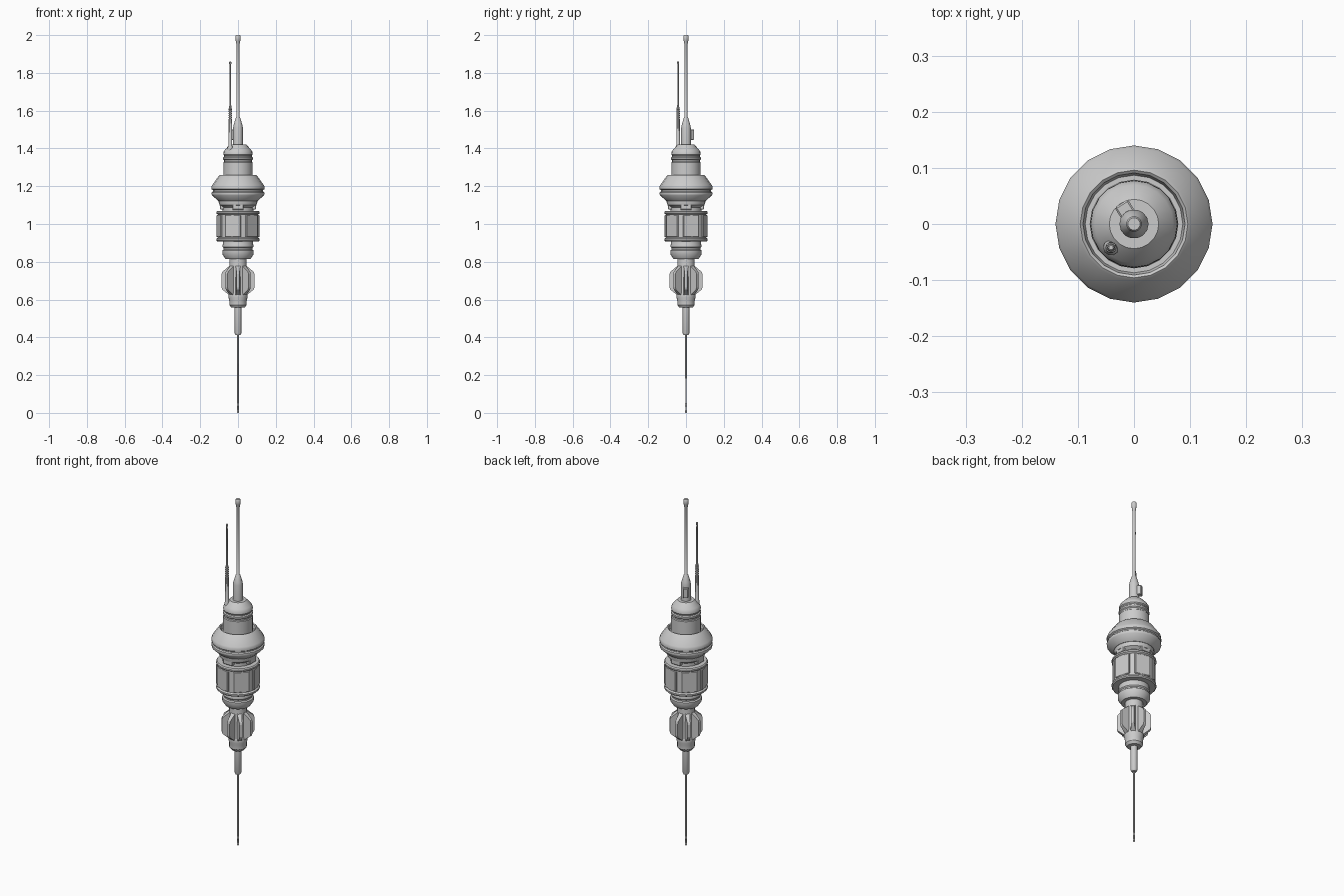
import bpy, bmesh, math
from mathutils import Matrix, Vector


def finish(name, bm, smooth=True):
    bmesh.ops.recalc_face_normals(bm, faces=bm.faces)
    me = bpy.data.meshes.new(name)
    bm.to_mesh(me)
    bm.free()
    ob = bpy.data.objects.new(name, me)
    bpy.context.collection.objects.link(ob)
    if smooth:
        bpy.ops.object.select_all(action='DESELECT')
        ob.select_set(True)
        bpy.context.view_layer.objects.active = ob
        bpy.ops.object.shade_smooth_by_angle(angle=math.radians(35))
    return ob


def lathe(name, profile, sides=20, at=(0, 0)):
    """Spin (radius, z) points around a vertical axis and cap both ends."""
    bm = bmesh.new()
    rings = []
    for r, z in profile:
        rings.append([bm.verts.new((at[0] + r * math.cos(2 * math.pi * i / sides),
                                    at[1] + r * math.sin(2 * math.pi * i / sides), z))
                      for i in range(sides)])
    for a, b in zip(rings, rings[1:]):
        for i in range(sides):
            j = (i + 1) % sides
            bm.faces.new((a[i], a[j], b[j], b[i]))
    bm.faces.new(rings[0])
    bm.faces.new(rings[-1])
    return finish(name, bm)


def box(name, size, loc, angle=0, bevel=0.003):
    """Bevelled box placed at loc, then turned about the z axis of the model."""
    bm = bmesh.new()
    bmesh.ops.create_cube(bm, size=1)
    bmesh.ops.scale(bm, vec=size, verts=bm.verts)
    bmesh.ops.bevel(bm, geom=bm.edges[:], offset=bevel, segments=1, affect='EDGES')
    bmesh.ops.translate(bm, vec=loc, verts=bm.verts)
    bmesh.ops.transform(bm, matrix=Matrix.Rotation(angle, 4, 'Z'), verts=bm.verts)
    return finish(name, bm, False)


def fin(name, angle):
    """Radial fin plate with cut corners and a narrowed outer rim."""
    outline = [(0.035, 0.615), (0.055, 0.63), (0.083, 0.653), (0.087, 0.665),
               (0.087, 0.735), (0.083, 0.747), (0.055, 0.77), (0.035, 0.785)]
    bm = bmesh.new()
    sides = []
    for s in (-1, 1):
        sides.append([bm.verts.new((r, s * (0.012 if r < 0.08 else 0.008), z))
                      for r, z in outline])
    n = len(outline)
    for i in range(n):
        j = (i + 1) % n
        bm.faces.new((sides[0][i], sides[0][j], sides[1][j], sides[1][i]))
    for ring in sides:
        bm.faces.new(ring)
    bmesh.ops.transform(bm, matrix=Matrix.Rotation(angle, 4, 'Z'), verts=bm.verts)
    return finish(name, bm, False)


# Lower needle probe with a small bead near its tip
lathe("needle", [(0.003, 0), (0.006, 0.004), (0.006, 0.012), (0.004, 0.016),
                 (0.004, 0.034), (0.006, 0.038), (0.006, 0.048), (0.004, 0.053),
                 (0.0045, 0.42)], 10)

# Rod and lower stem
lathe("lower_rod", [(0.013, 0.412), (0.018, 0.422), (0.018, 0.57)], 12)
lathe("stem", [(0.036, 0.558), (0.046, 0.572), (0.046, 0.595), (0.05, 0.61),
               (0.05, 0.63), (0.046, 0.64), (0.046, 0.83)])
for i in range(8):
    fin(f"fin_{i}", i * math.pi / 4)

# Stepped collar between stem and equipment drum
lathe("lower_collar", [(0.045, 0.815), (0.066, 0.815), (0.083, 0.84), (0.083, 0.86),
                       (0.076, 0.865), (0.076, 0.872), (0.081, 0.878), (0.081, 0.89),
                       (0.079, 0.895), (0.079, 0.93)])

# Equipment drum with end flanges and raised panels
lathe("drum", [(0.075, 0.908), (0.11, 0.908), (0.115, 0.914), (0.115, 0.922),
               (0.107, 0.928), (0.107, 1.05), (0.115, 1.056), (0.115, 1.064),
               (0.11, 1.07), (0.075, 1.07)])
for i in range(6):
    box(f"drum_panel_{i}", (0.012, 0.085, 0.118), (0.101, 0, 0.989),
        math.radians(15 + 60 * i))

# Narrow waist with small blocks under the disc
lathe("waist", [(0.082, 1.06), (0.082, 1.088), (0.098, 1.10), (0.102, 1.115),
                (0.102, 1.13)])
for i in range(4):
    box(f"waist_block_{i}", (0.025, 0.06, 0.03), (0.083, 0, 1.092), i * math.pi / 2)

# Wide disc with a rim groove and a recessed top
lathe("disc", [(0.07, 1.122), (0.104, 1.122), (0.138, 1.152), (0.14, 1.16),
               (0.139, 1.168), (0.133, 1.173), (0.133, 1.179), (0.14, 1.184),
               (0.14, 1.198), (0.136, 1.206), (0.101, 1.256), (0.096, 1.26),
               (0.091, 1.256), (0.087, 1.235), (0.07, 1.235)])

# Ringed head and dome
lathe("head", [(0.078, 1.22), (0.078, 1.326), (0.074, 1.33), (0.074, 1.338),
               (0.079, 1.343), (0.079, 1.352), (0.074, 1.357), (0.074, 1.363),
               (0.078, 1.368), (0.077, 1.38), (0.07, 1.392), (0.049, 1.415),
               (0.044, 1.42)])

# Main mast with capped tip
lathe("mast", [(0.026, 1.41), (0.026, 1.51), (0.023, 1.525), (0.013, 1.56),
               (0.008, 1.568), (0.0075, 1.952), (0.011, 1.958), (0.011, 1.968),
               (0.014, 1.973), (0.014, 1.995), (0.011, 2.0)], 14)
box("mast_block", (0.032, 0.028, 0.055), (0.027, 0, 1.473), math.radians(122))

# Side antenna with a ribbed sleeve
ribs = []
for k in range(6):
    z = 1.55 + 0.011 * k
    ribs += [(0.0095, z), (0.0095, z + 0.005), (0.0075, z + 0.006), (0.0075, z + 0.010)]
lathe("side_antenna", [(0.014, 1.37), (0.014, 1.405), (0.010, 1.415), (0.010, 1.545)]
      + ribs + [(0.0045, 1.63), (0.004, 1.845), (0.006, 1.848), (0.006, 1.858),
                (0.004, 1.86)], 10, (-0.041, -0.042))
